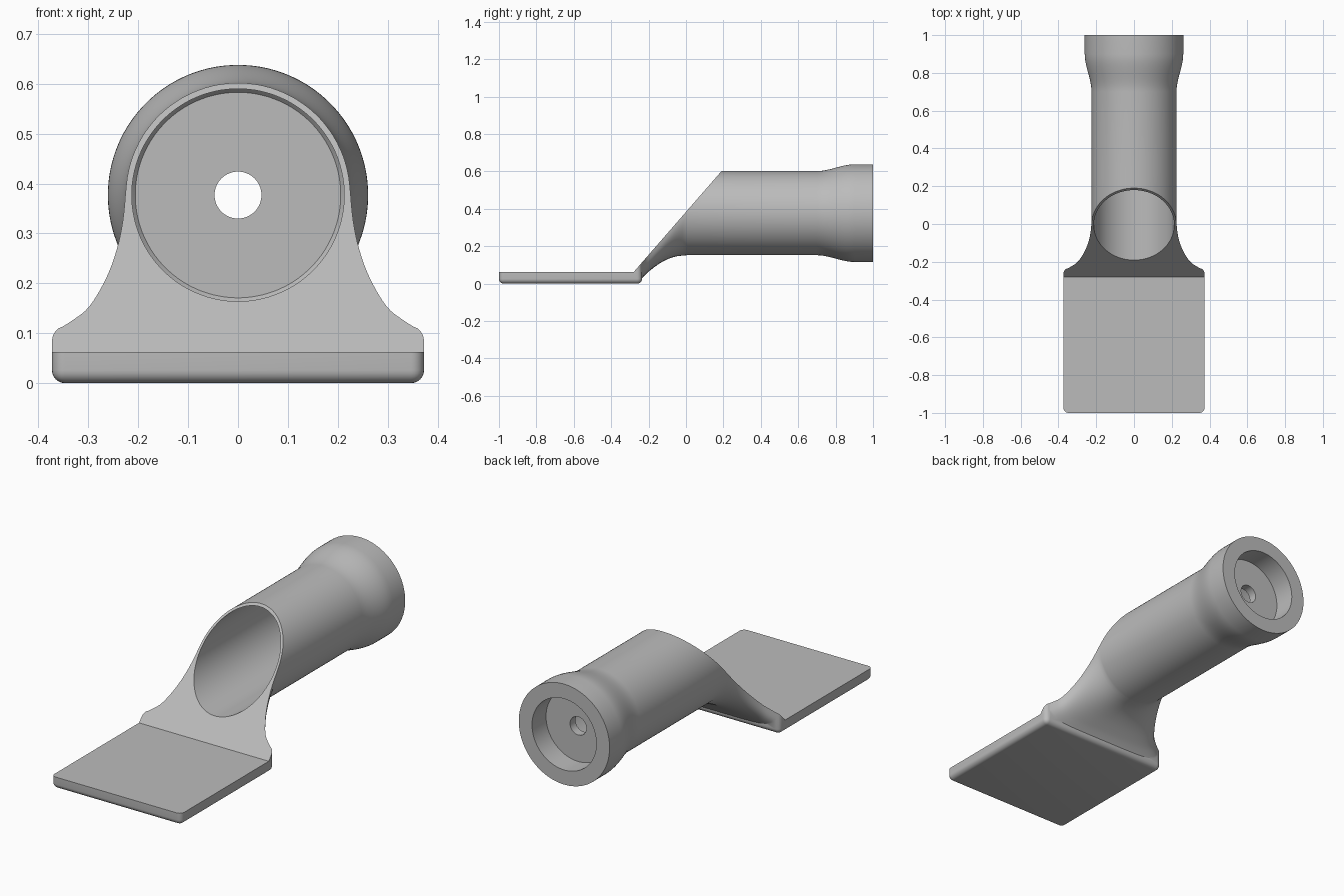
import bpy, bmesh, math
from mathutils import Matrix

if "Cube" in bpy.data.objects:
    bpy.data.objects.remove(bpy.data.objects["Cube"])

AXIS_Z, R = 0.377, 0.225        # tube axis height and radius
SLANT = 0.54 / 0.47             # slope of the angled mouth
SEG = 96

grey = bpy.data.materials.new("grey")
grey.diffuse_color = (0.5, 0.5, 0.5, 1)
grey.use_nodes = True
grey.node_tree.nodes["Principled BSDF"].inputs["Base Color"].default_value = grey.diffuse_color


def finish(name, bm):
    bmesh.ops.recalc_face_normals(bm, faces=bm.faces)
    me = bpy.data.meshes.new(name)
    bm.to_mesh(me)
    bm.free()
    me.materials.append(grey)
    ob = bpy.data.objects.new(name, me)
    bpy.context.collection.objects.link(ob)
    return ob


def loft(name, rings):
    bm = bmesh.new()
    loops = [[bm.verts.new(p) for p in ring] for ring in rings]
    for a, b in zip(loops, loops[1:]):
        for i in range(len(a)):
            j = (i + 1) % len(a)
            bm.faces.new((a[i], a[j], b[j], b[i]))
    bm.faces.new(loops[0])
    bm.faces.new(loops[-1])
    return finish(name, bm)


def section(y, w, low, mid, high, n=2.0):
    """Rounded cross-section: half width w, widest at height mid."""
    pts = []
    for i in range(SEG):
        a = 2 * math.pi * (i + 0.5) / SEG
        c, s = math.cos(a), math.sin(a)
        e = 2 / n if s < 0 else 1
        x = math.copysign(abs(c) ** e, c) * w
        h = (mid - low) if s < 0 else (high - mid)
        pts.append((x, y, mid + math.copysign(abs(s) ** e, s) * h))
    return pts


def circle(y, r):
    return section(y, r, AXIS_Z - r, AXIS_Z, AXIS_Z + r)


def spline(keys, steps=4):
    """Catmull-Rom points through the keys."""
    k = [keys[0]] + keys + [keys[-1]]
    out = []
    for a, b, c, d in zip(k, k[1:], k[2:], k[3:]):
        for i in range(steps):
            t = i / steps
            out.append([0.5 * (2 * q + (r - p) * t + (2 * p - 5 * q + 4 * r - s) * t * t
                               + (3 * q - p - 3 * r + s) * t ** 3)
                        for p, q, r, s in zip(a, b, c, d)])
    return out


# Neck (spreads toward the plate), tube and flared collar
neck = [(-0.242, 0.365, 0.02), (-0.225, 0.333, 0.04), (-0.2, 0.298, 0.064), (-0.15, 0.264, 0.102),
        (-0.1, 0.243, 0.13), (-0.05, 0.231, 0.146), (0.005, R, AXIS_Z - R)]
rings = []
for y, w, low in spline(neck):
    mid = min(AXIS_Z, 0.062 + (y + 0.28) * SLANT + 0.002)
    rings.append(section(y, w, low, mid, AXIS_Z + R, 2 + 3 * (max(0, -y) / 0.242) ** 2))
rings += [circle(0.005, R), circle(0.3, R), circle(0.7, R)]
for i in range(1, 13):
    t = i / 12
    rings.append(circle(0.7 + 0.2 * t, R + 0.036 * t * t * (3 - 2 * t)))
rings.append(circle(1.0, 0.261))
body = loft("nozzle_body", rings)

# Flat plate with rounded bottom and corner edges
bm = bmesh.new()
bmesh.ops.create_cube(bm, size=1, matrix=Matrix.Translation((0, -0.6175, 0.065))
                      @ Matrix.Diagonal((0.746, 0.765, 0.13, 1)))
edges = [e for e in bm.edges if not all(v.co.z > 0.1 for v in e.verts)]
bmesh.ops.bevel(bm, geom=edges, offset=0.026, segments=6, profile=0.5, affect='EDGES')
plate = finish("plate", bm)

# Cutter for everything above the plate and the slanted mouth
profile = [(-1.3, 0.062), (-0.28, 0.062), (-0.28 + 0.94 / SLANT, 1.002), (-1.3, 1.002)]
slope_cutter = loft("slope_cutter", [[(x, y, z) for y, z in profile] for x in (-0.6, 0.6)])
# Front bore with a chamfered floor, screw hole and rear socket
bore = loft("bore_cutter", [circle(-0.6, 0.213), circle(0.832, 0.213), circle(0.84, 0.206)])
hole = loft("hole_cutter", [circle(0.6, 0.047), circle(1.2, 0.047)])
socket = loft("socket_cutter", [circle(0.885, 0.185), circle(1.2, 0.185)])

for part, op in ((plate, 'UNION'), (slope_cutter, 'DIFFERENCE'), (bore, 'DIFFERENCE'),
                 (hole, 'DIFFERENCE'), (socket, 'DIFFERENCE')):
    m = body.modifiers.new(part.name, 'BOOLEAN')
    m.operation, m.object, m.solver = op, part, 'EXACT'

bpy.context.view_layer.objects.active = body
body.select_set(True)
for m in list(body.modifiers):
    bpy.ops.object.modifier_apply(modifier=m.name)
for part in (plate, slope_cutter, bore, hole, socket):
    bpy.data.objects.remove(part)
bpy.ops.object.shade_smooth_by_angle(angle=math.radians(30))
